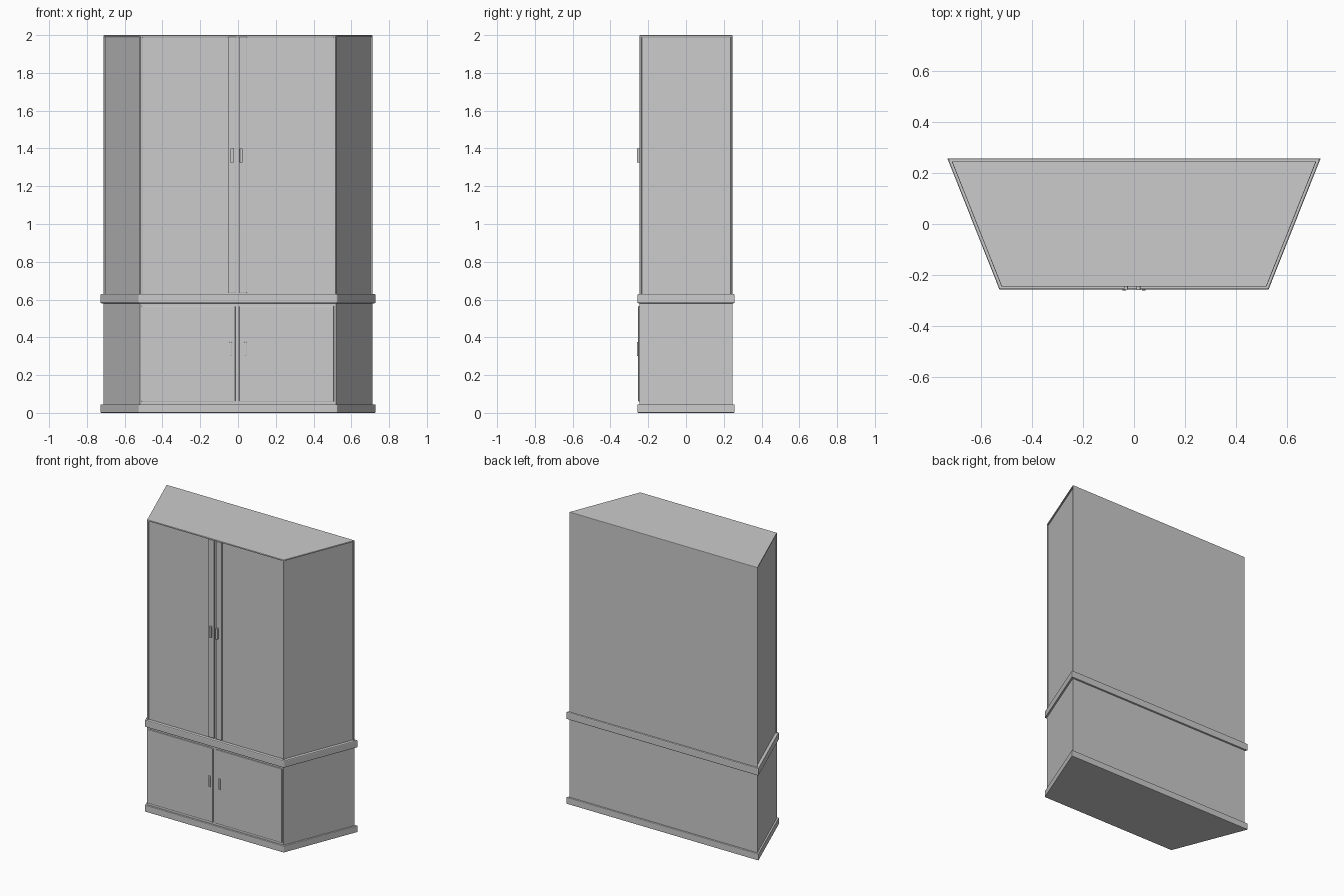
import bpy, bmesh

if "Cube" in bpy.data.objects:
    bpy.data.objects.remove(bpy.data.objects["Cube"])


def finish(name, bm, bevel=0.0, segments=2):
    bmesh.ops.recalc_face_normals(bm, faces=bm.faces)
    mesh = bpy.data.meshes.new(name)
    bm.to_mesh(mesh)
    bm.free()
    ob = bpy.data.objects.new(name, mesh)
    bpy.context.collection.objects.link(ob)
    if bevel:
        mod = ob.modifiers.new("soft_edges", 'BEVEL')
        mod.width, mod.segments = bevel, segments
    return ob


def trapezoid(name, front, back, half_depth, z0, z1, bevel=0.0, panels=False):
    """Plan-view trapezoid, narrow at the front, extruded from z0 to z1."""
    bm = bmesh.new()
    pts = [(-front, -half_depth), (front, -half_depth), (back, half_depth), (-back, half_depth)]
    base = bm.faces.new([bm.verts.new((x, y, z0)) for x, y in pts])
    top = bmesh.ops.extrude_face_region(bm, geom=[base])["geom"]
    for v in top:
        if isinstance(v, bmesh.types.BMVert):
            v.co.z = z1
    bmesh.ops.recalc_face_normals(bm, faces=bm.faces)
    if panels:
        # recess the front and the two slanted sides, leaving a slim frame
        faces = [f for f in bm.faces if abs(f.normal.z) < 0.5 and f.normal.y < 0.5]
        bmesh.ops.inset_individual(bm, faces=faces, thickness=0.014, depth=0)
        for f in faces:
            n = f.normal.copy()
            ext = bmesh.ops.extrude_discrete_faces(bm, faces=[f])["faces"][0]
            bmesh.ops.translate(bm, verts=ext.verts, vec=-n * 0.009)
    return finish(name, bm, bevel)


def box(name, x0, x1, y0, y1, z0, z1, bevel=0.0):
    bm = bmesh.new()
    bmesh.ops.create_cube(bm, size=1)
    for v in bm.verts:
        v.co = ((x0 + x1) / 2 + v.co.x * (x1 - x0),
                (y0 + y1) / 2 + v.co.y * (y1 - y0),
                (z0 + z1) / 2 + v.co.z * (z1 - z0))
    return finish(name, bm, bevel)


# carcass
trapezoid("lower_cabinet", 0.518, 0.713, 0.245, 0.02, 0.60)
trapezoid("upper_cabinet", 0.518, 0.713, 0.245, 0.61, 2.0, 0.003, panels=True)

# plinth and waist moulding
trapezoid("plinth", 0.526, 0.73, 0.257, 0.0, 0.045, 0.004)
trapezoid("waist_moulding", 0.526, 0.73, 0.257, 0.58, 0.63, 0.006)

# upper door stiles either side of the central gap
box("upper_stile_left", -0.054, -0.010, -0.245, -0.23, 0.635, 1.99, 0.002)
box("upper_stile_right", 0.004, 0.047, -0.245, -0.23, 0.635, 1.99, 0.002)

# lower doors
box("lower_door_left", -0.511, -0.014, -0.253, -0.24, 0.06, 0.567, 0.004)
box("lower_door_right", 0.006, 0.508, -0.253, -0.24, 0.06, 0.567, 0.004)

# handles
for side, upper_x, lower_x in (("left", -0.032, -0.038), ("right", 0.017, 0.038)):
    box("upper_handle_" + side, upper_x - 0.008, upper_x + 0.008,
        -0.259, -0.242, 1.325, 1.40, 0.003)
    box("lower_handle_" + side, lower_x - 0.007, lower_x + 0.007,
        -0.26, -0.25, 0.30, 0.375, 0.003)
